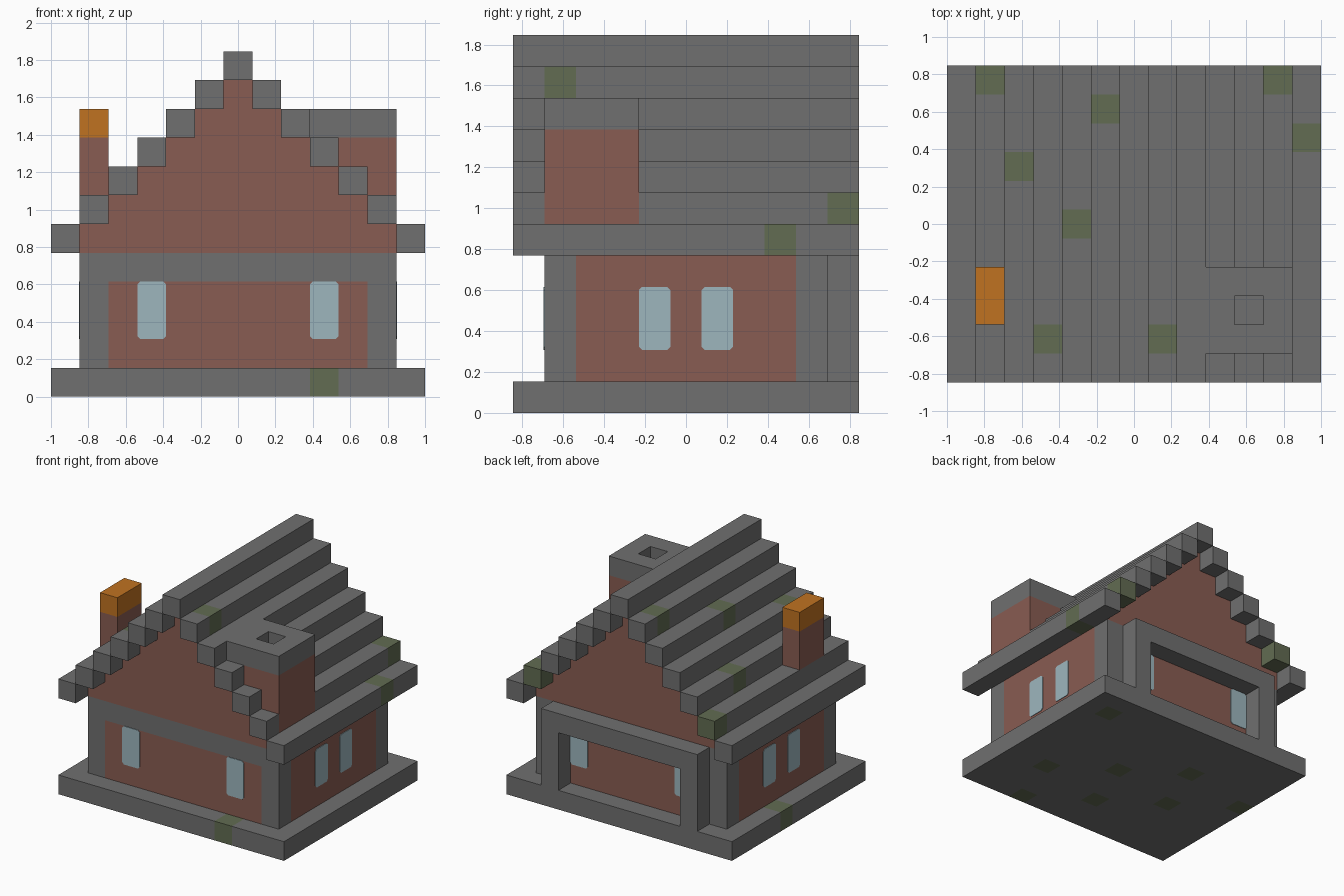
import bpy
import bmesh
from math import floor
from mathutils import Vector

cube = bpy.data.objects.get("Cube")
if cube:
    bpy.data.objects.remove(cube, do_unlink=True)

# The cottage is laid out on a block grid: 13 wide, 11 deep, 12 tall
U = 2 / 13
WIDE, DEEP = 13, 11


def material(name, rgb):
    mat = bpy.data.materials.new(name)
    mat.use_nodes = True
    mat.diffuse_color = (*rgb, 1)
    bsdf = next(n for n in mat.node_tree.nodes if n.type == "BSDF_PRINCIPLED")
    bsdf.inputs["Base Color"].default_value = (*rgb, 1)
    bsdf.inputs["Roughness"].default_value = 0.9
    return mat


STONE = material("grey stone", (0.162, 0.162, 0.162))
BRICK = material("red brick", (0.25, 0.107, 0.084))
GLASS = material("pale glass", (0.337, 0.468, 0.515))
MOSS = material("mossy stone", (0.122, 0.15, 0.084))
ORANGE = material("orange cap", (0.527, 0.171, 0.015))


def finish(name, bm, mats):
    """Scale block units to model units and link the object."""
    bmesh.ops.recalc_face_normals(bm, faces=bm.faces)
    for v in bm.verts:
        v.co = (v.co - Vector((WIDE / 2, DEEP / 2, 0))) * U
    mesh = bpy.data.meshes.new(name)
    bm.to_mesh(mesh)
    bm.free()
    for mat in mats:
        mesh.materials.append(mat)
    obj = bpy.data.objects.new(name, mesh)
    bpy.context.collection.objects.link(obj)
    return obj


def box(name, low, high, mats, cells=(), cuts=((), (), ()), rule=None):
    """Box between two corners; cut along planes and coloured by a face rule.
    Cells listed get the second material."""
    bm = bmesh.new()
    bmesh.ops.create_cube(bm, size=1)
    low, high = Vector(low), Vector(high)
    for v in bm.verts:
        v.co = Vector([a + (b - a) * (c + 0.5) for a, b, c in zip(low, high, v.co)])
    if cells:
        cuts = [{c[a] + d for c in cells for d in (0, 1)} for a in range(3)]
        rule = lambda mid, n: tuple(floor(c) for c in mid - n * 0.5) in cells
    for axis in range(3):
        for at in sorted(cuts[axis]):
            if low[axis] < at < high[axis]:
                co, no = Vector(), Vector()
                co[axis], no[axis] = at, 1
                bmesh.ops.bisect_plane(bm, geom=bm.verts[:] + bm.edges[:] + bm.faces[:],
                                       plane_co=co, plane_no=no)
    if rule:
        bm.normal_update()
        for f in bm.faces:
            f.material_index = int(rule(f.calc_center_median(), f.normal))
    return finish(name, bm, mats)


def prism(name, profile, axis, start, end, mat):
    """Extrude a flat profile along x (0) or y (1); profile is (across, z)."""
    bm = bmesh.new()
    verts = [bm.verts.new((start, a, z) if axis == 0 else (a, start, z)) for a, z in profile]
    face = bm.faces.new(verts)
    out = bmesh.ops.extrude_face_region(bm, geom=[face])
    step = Vector((0, 0, 0))
    step[axis] = end - start
    moved = [g for g in out["geom"] if isinstance(g, bmesh.types.BMVert)]
    bmesh.ops.translate(bm, verts=moved, vec=step)
    return finish(name, bm, [mat])


def ring(name, outer, inner, z0, z1, mat):
    """Square tube; outer and inner are (x0, y0, x1, y1)."""
    bm = bmesh.new()

    def loop(r, z):
        x0, y0, x1, y1 = r
        return [bm.verts.new((x, y, z)) for x, y in ((x0, y0), (x1, y0), (x1, y1), (x0, y1))]

    loops = [loop(outer, z0), loop(outer, z1), loop(inner, z1), loop(inner, z0)]
    for a, b in zip(loops, loops[1:] + loops[:1]):
        for n in range(4):
            m = (n + 1) % 4
            bm.faces.new((a[n], a[m], b[m], b[n]))
    return finish(name, bm, [mat])


# Stone base with scattered mossy blocks
base_moss = {(9, 0, 0), (6, 2, 0), (3, 4, 0), (0, 6, 0),
             (10, 3, 0), (7, 5, 0), (4, 7, 0), (11, 9, 0)}
box("base", (0, 0, 0), (WIDE, DEEP, 1), [STONE, MOSS], base_moss)


# Brick walls with stone corners, and a stone beam over front and back
def is_brick(mid, normal):
    if abs(normal.y) > 0.5:
        return 2 < mid.x < 11 and mid.z < 4
    return 2 < mid.y < 9


box("walls", (1, 1, 1), (12, 10, 5), [STONE, BRICK],
    cuts=((2, 11), (2, 9), (4,)), rule=is_brick)

# Stepped brick gable that fills the roof
left_steps = [(k - 4, z) for k in range(5, 11) for z in (k, k + 1)]
right_steps = [(WIDE - x, z) for x, z in reversed(left_steps)]
prism("gable", left_steps + right_steps, 1, 1, 10, BRICK)

# Stepped roof courses, some with a mossy block
roof_moss = {(7, 1, 10), (11, 10, 6), (12, 8, 5), (1, 10, 6),
             (3, 1, 8), (2, 7, 7), (4, 5, 9), (5, 9, 10)}
for k in range(5, 12):
    for i in sorted({k - 5, 17 - k}):
        # The course under the big chimney is broken by its brickwork
        spans = [(0, 1), (4, DEEP)] if i == 11 else [(0, DEEP)]
        for j0, j1 in spans:
            moss = {c for c in roof_moss if c[0] == i and j0 <= c[1] < j1}
            box("roof_course", (i, j0, k), (i + 1, j1, k + 1), [STONE, MOSS], moss)

# Stone door surround on the back
prism("back_surround", [(2, 1), (2, 5), (11, 5), (11, 1), (10, 1), (10, 4), (3, 4), (3, 1)],
      1, 10, 11, STONE)

# Big hollow chimney on the left, small capped chimney on the right
outer, flue = (9, 1, 12, 4), (10, 2, 11, 3)
ring("chimney_stack", outer, flue, 6, 9, BRICK)
ring("chimney_cap", outer, flue, 9, 10, STONE)
box("small_chimney", (1, 2, 7), (2, 4, 9), [BRICK])
box("small_chimney_cap", (1, 2, 9), (2, 4, 10), [ORANGE])


# Windows: thin plates with clipped corners, two on each wall
def window(name, a, axis, start, end):
    c = 0.1
    pane = [(a + c, 2), (a + 1 - c, 2), (a + 1, 2 + c), (a + 1, 4 - c),
            (a + 1 - c, 4), (a + c, 4), (a, 4 - c), (a, 2 + c)]
    prism(name, pane, axis, start, end, GLASS)


T = 0.03
for a in (3, 9):
    window("front_window", a, 1, 1 - T, 1)
    window("back_window", a, 1, 10, 10 + T)
for a in (4, 6):
    window("right_window", a, 0, 1 - T, 1)
    window("left_window", a, 0, 12, 12 + T)
